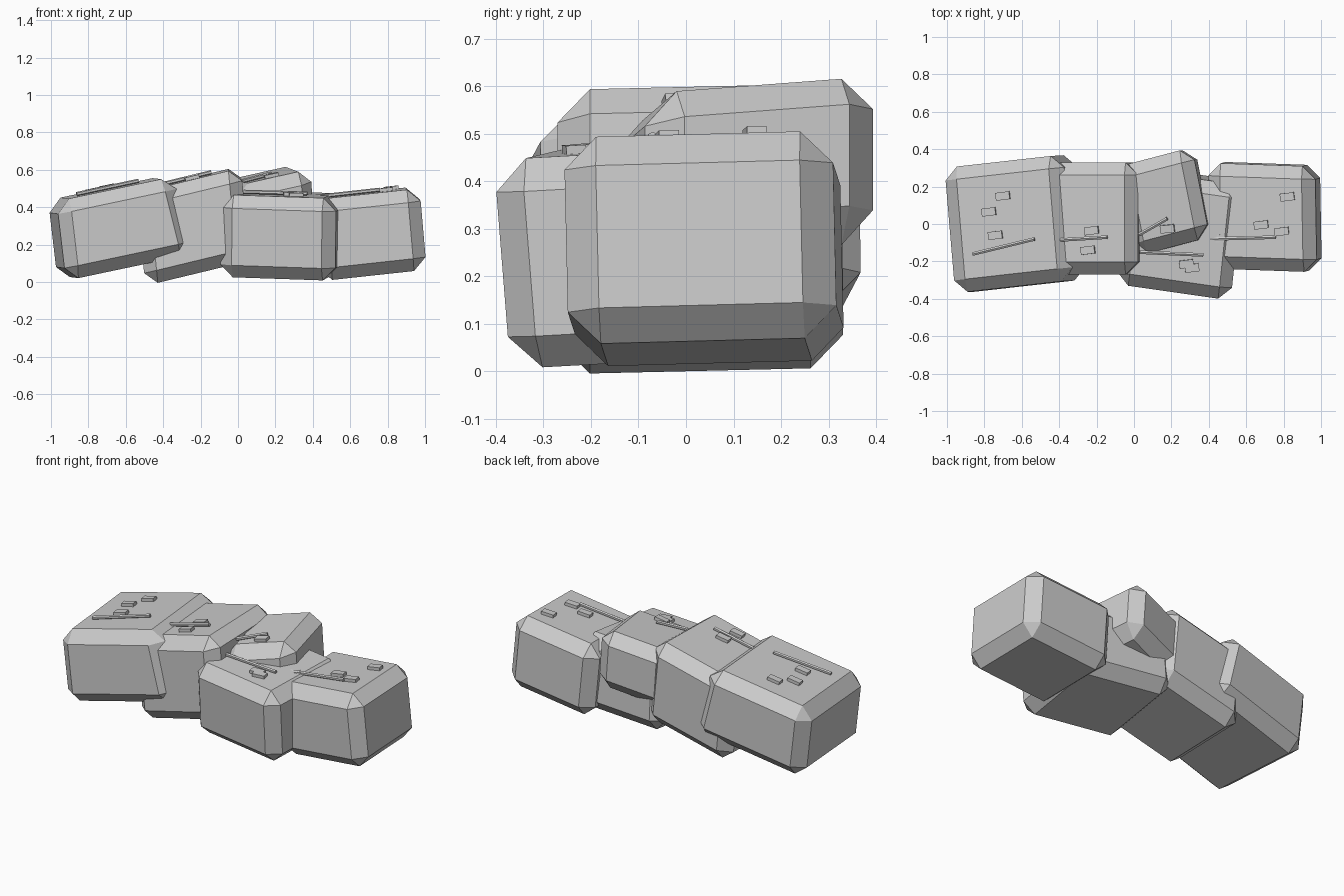
import bpy, bmesh
from mathutils import Vector, Matrix

if "Cube" in bpy.data.objects:
    bpy.data.objects.remove(bpy.data.objects["Cube"])


def finish(name, bm):
    bmesh.ops.recalc_face_normals(bm, faces=bm.faces)
    mesh = bpy.data.meshes.new(name)
    bm.to_mesh(mesh)
    bm.free()
    obj = bpy.data.objects.new(name, mesh)
    bpy.context.collection.objects.link(obj)


def boulder(name, centre, along, depth, up, toe=0.0, chamfer=0.068):
    """Leaning block spanned by three edge vectors, all edges chamfered.
    toe stretches the lower right edge. Returns the plane of the top face."""
    bm = bmesh.new()
    bmesh.ops.create_cube(bm, size=1)
    for v in bm.verts:
        if v.co.x > 0 and v.co.z < 0:
            v.co.x *= 1 + toe
    skew = Matrix((along, depth, up)).transposed().to_4x4()
    bm.transform(Matrix.Translation(centre) @ skew)
    bmesh.ops.bevel(bm, geom=bm.edges[:], offset=chamfer, segments=1,
                    profile=0.5, affect='EDGES')
    finish(name, bm)
    normal = Vector(along).cross(Vector(depth)).normalized()
    return Vector(centre) + Vector(up) / 2, normal


def on_top(plane, x, y):
    p, n = plane
    return Vector((x, y, p.z - ((x - p.x) * n.x + (y - p.y) * n.y) / n.z))


def chip(name, plane, x, y):
    """Small flat stone lying on the boulder top."""
    n = plane[1]
    side = Vector((0.98, 0.12, 0))
    side = (side - n * side.dot(n)).normalized()
    rot = Matrix((side, n.cross(side), n)).transposed().to_4x4()
    bm = bmesh.new()
    bmesh.ops.create_cube(bm, size=1, matrix=Matrix.Translation(on_top(plane, x, y) + n * 0.008)
                          @ rot @ Matrix.Diagonal((0.076, 0.042, 0.02, 1)))
    finish(name, bm)


def vein(name, plane, start, end):
    """Thin raised rod running across the boulder top."""
    a, b = [on_top(plane, *p) + plane[1] * 0.012 for p in (start, end)]
    rot = (b - a).to_track_quat('Z', 'Y').to_matrix().to_4x4()
    bm = bmesh.new()
    bmesh.ops.create_cone(bm, cap_ends=True, segments=6, radius1=0.011, radius2=0.011,
                          depth=(b - a).length,
                          matrix=Matrix.Translation((a + b) / 2) @ rot)
    finish(name, bm)


def dress(key, plane, start, end, *chips):
    vein(f"{key}_vein", plane, start, end)
    for i, (x, y) in enumerate(chips):
        chip(f"{key}_chip_{i + 1}", plane, x, y)


# Left boulder, tilted up towards the middle
left = boulder("left_boulder", (-.655, 0, .288), (.625, .07, .132), (-.057, .67, .007), (-.05, 0, .425), .17)
dress("left", left, (-.86, -.16), (-.53, -.08), (-.70, .15), (-.775, .065), (-.74, -.06))

# Middle boulder, same tilt
middle = boulder("middle_boulder", (-.24, .03, .3), (.56, 0, .135), (0, .6, .014), (-.05, 0, .495))
dress("middle", middle, (-.39, -.085), (-.14, -.07), (-.225, -.035), (-.245, -.14))

# Back boulder, turned and raised off the ground
back = boulder("back_boulder", (.165, .118, .397), (.40, .105, .09), (-.095, .48, .036), (-.025, 0, .35))
dress("back", back, (.03, -.055), (.18, .03), (.18, -.025))

# Front boulder
front = boulder("front_boulder", (.24, -.045, .25), (.615, -.088, -.021), (.065, .615, .034), (.005, -.035, .44))
dress("front", front, (.03, -.15), (.37, -.165), (.28, -.213), (.31, -.235))

# Right boulder
right = boulder("right_boulder", (.70, .038, .258), (.572, -.02, .062), (-.01, .565, .015), (-.038, -.01, .435))
dress("right", right, (.40, -.08), (.76, -.07), (.82, .145), (.68, -.005), (.79, -.04), (.425, -.08))
